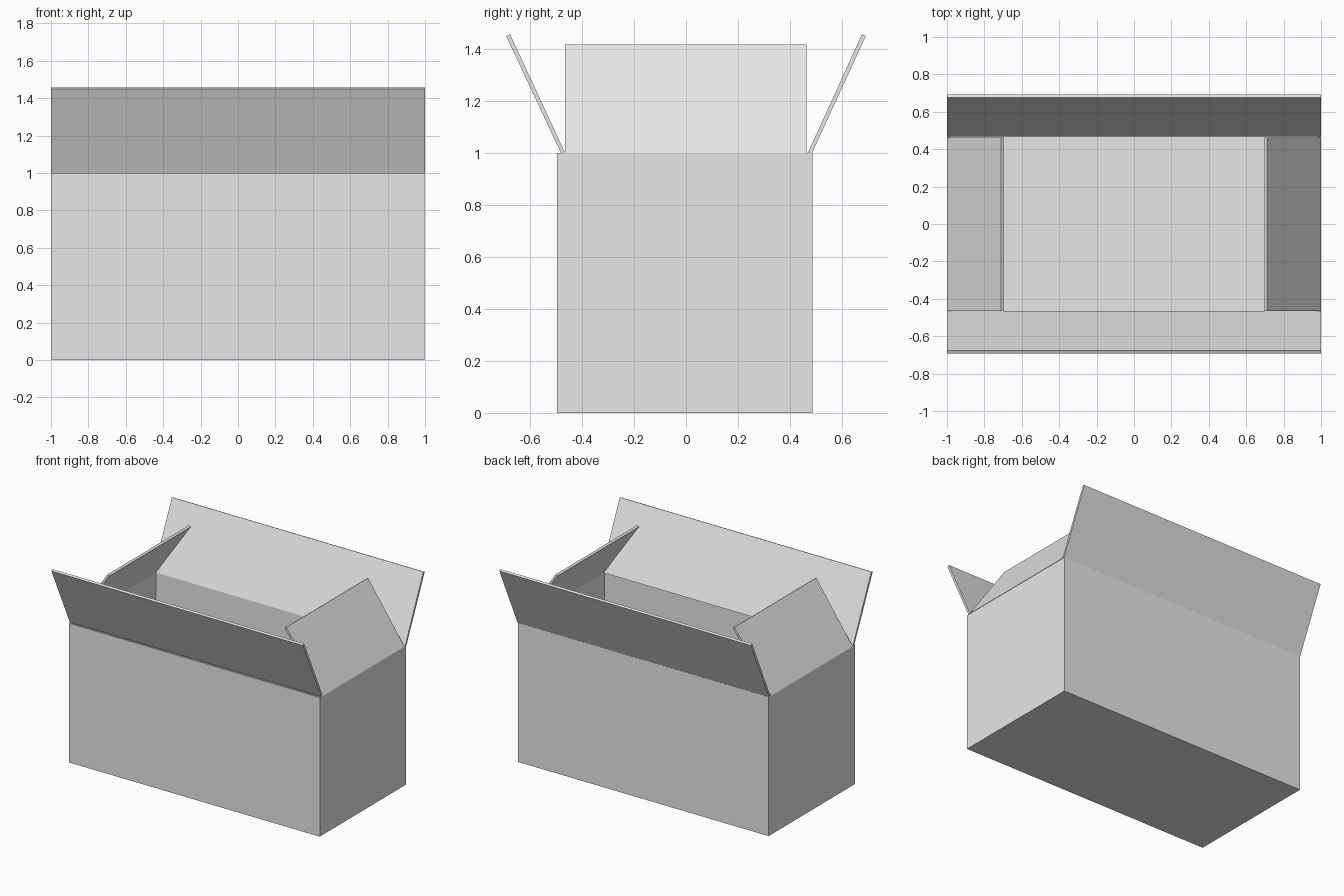
import bpy, bmesh
from mathutils import Vector

if "Cube" in bpy.data.objects:
    bpy.data.objects.remove(bpy.data.objects["Cube"])

grey = bpy.data.materials.new("plain grey")
grey.diffuse_color = (0.8, 0.8, 0.8, 1)
grey.use_nodes = True
grey.node_tree.nodes["Principled BSDF"].inputs["Base Color"].default_value = grey.diffuse_color


def finish(name, bm):
    bmesh.ops.recalc_face_normals(bm, faces=bm.faces)
    mesh = bpy.data.meshes.new(name)
    bm.to_mesh(mesh)
    bm.free()
    mesh.materials.append(grey)
    obj = bpy.data.objects.new(name, mesh)
    bpy.context.collection.objects.link(obj)
    return obj


def prism(name, profile, axis, start, end):
    """Extrude a (offset, height) outline along the x or y axis."""
    bm = bmesh.new()
    if axis == "x":
        pts = [(start, o, z) for o, z in profile]
        step = Vector((end - start, 0, 0))
    else:
        pts = [(o, start, z) for o, z in profile]
        step = Vector((0, end - start, 0))
    face = bm.faces.new([bm.verts.new(p) for p in pts])
    new = bmesh.ops.extrude_face_region(bm, geom=[face])["geom"]
    bmesh.ops.translate(bm, vec=step,
                        verts=[v for v in new if isinstance(v, bmesh.types.BMVert)])
    return finish(name, bm)


# Hollow carton body: a block whose top is inset and pushed down to the floor
bm = bmesh.new()
bmesh.ops.create_cube(bm, size=1)
for v in bm.verts:
    v.co = (v.co.x * 1.995, v.co.y * 0.982 - 0.005, v.co.z + 0.5)
top = max(bm.faces, key=lambda f: f.calc_center_median().z)
bmesh.ops.inset_region(bm, faces=[top], thickness=0.018)
cavity = bmesh.ops.extrude_face_region(bm, geom=[top])["geom"]
bmesh.ops.translate(bm, vec=(0, 0, -0.982),
                    verts=[v for v in cavity if isinstance(v, bmesh.types.BMVert)])
bmesh.ops.delete(bm, geom=[top], context="FACES")
finish("carton_body", bm)

# Long flaps lean outward, the front one set slightly in from the wall
prism("front_flap", [(-0.481, 1), (-0.465, 1), (-0.677, 1.457), (-0.692, 1.45)],
      "x", -1, 1)
prism("back_flap", [(0.485, 1), (0.469, 1), (0.677, 1.457), (0.692, 1.45)],
      "x", -1, 1)

# Short flaps lean inward over the opening
for name, s in (("left_flap", -1), ("right_flap", 1)):
    outline = [(1, 1), (0.98, 1), (0.697, 1.408), (0.71, 1.417)]
    prism(name, [(s * o, z) for o, z in outline], "y", -0.465, 0.463)
